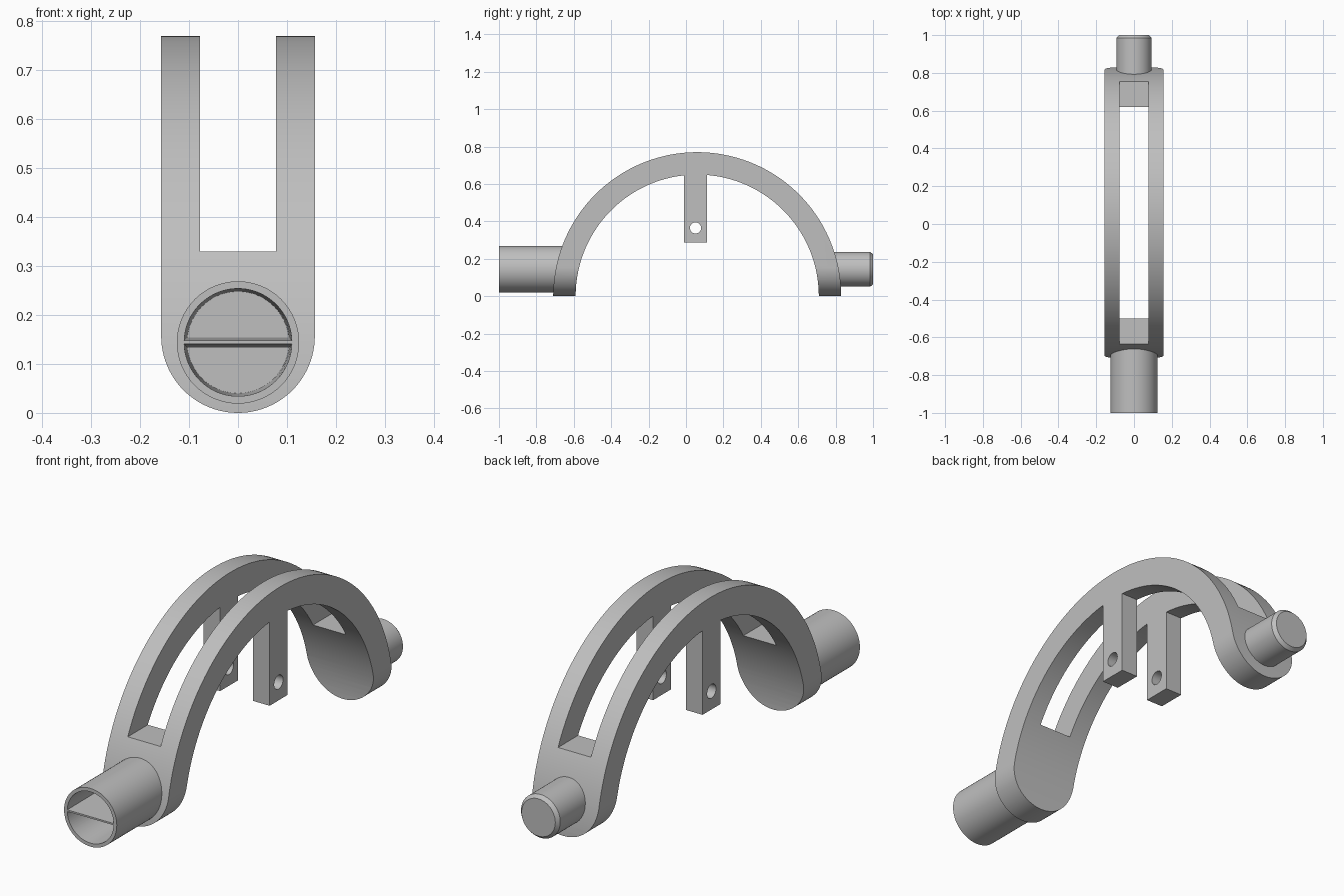
import bpy
import bmesh
from math import sin, cos, pi, radians, asin

cube = bpy.data.objects.get("Cube")
if cube:
    bpy.data.objects.remove(cube, do_unlink=True)

grey = bpy.data.materials.new("satin grey")
grey.use_nodes = True
grey.diffuse_color = (0.52, 0.52, 0.52, 1)
grey.node_tree.nodes["Principled BSDF"].inputs["Base Color"].default_value = (0.52, 0.52, 0.52, 1)


def arc(cu, cv, r, start, end, n):
    """Points on an arc, angles in radians, both ends included."""
    return [(cu + r * cos(start + (end - start) * i / n),
             cv + r * sin(start + (end - start) * i / n)) for i in range(n + 1)]


def circle(cu, cv, r, n=64):
    return arc(cu, cv, r, 0, 2 * pi, n)[:-1]


def loft(name, sections, axis):
    """Closed solid through (position, 2D loop) sections stacked along x or y."""
    bm = bmesh.new()
    rings = []
    for pos, loop in sections:
        rings.append([bm.verts.new((pos, u, v) if axis == "x" else (u, pos, v))
                      for u, v in loop])
    for a, b in zip(rings, rings[1:]):
        for i in range(len(a)):
            j = (i + 1) % len(a)
            bm.faces.new((a[i], a[j], b[j], b[i]))
    bm.faces.new(rings[0])
    bm.faces.new(rings[-1])
    bmesh.ops.recalc_face_normals(bm, faces=bm.faces)
    mesh = bpy.data.meshes.new(name)
    bm.to_mesh(mesh)
    bm.free()
    mesh.materials.append(grey)
    obj = bpy.data.objects.new(name, mesh)
    bpy.context.collection.objects.link(obj)
    return obj


def activate(obj):
    bpy.ops.object.select_all(action="DESELECT")
    obj.select_set(True)
    bpy.context.view_layer.objects.active = obj


def cut(obj, tool, operation="DIFFERENCE"):
    mod = obj.modifiers.new("cut", "BOOLEAN")
    mod.object, mod.operation, mod.solver = tool, operation, "EXACT"
    activate(obj)
    bpy.ops.object.modifier_apply(modifier=mod.name)
    bpy.data.objects.remove(tool, do_unlink=True)


def smooth(obj):
    activate(obj)
    bpy.ops.object.shade_smooth_by_angle(angle=radians(30))


# Arched yoke: half ring with a hanging lug, as one side profile
mid, outer, inner = 0.06, 0.77, 0.65
lug_front, lug_back, lug_bottom = -0.01, 0.112, 0.287
half_w, slot_w = 0.157, 0.078
right_angle = pi / 2 - asin((lug_back - mid) / inner)
left_angle = pi / 2 + asin((mid - lug_front) / inner)
profile = (arc(mid, 0, outer, pi, 0, 96)
           + arc(mid, 0, inner, 0, right_angle, 44)
           + [(lug_back, lug_bottom), (lug_front, lug_bottom)]
           + arc(mid, 0, inner, left_angle, pi, 44))
yoke = loft("arched_yoke", [(-0.3, profile), (0.3, profile)], "x")

# Round both feet, seen along the length
stadium = arc(0, half_w, half_w, pi, 2 * pi, 48) + [(half_w, 1), (-half_w, 1)]
cut(yoke, loft("foot_cutter", [(-2, stadium), (2, stadium)], "y"), "INTERSECT")

# Long slot that splits the arch into two rails and the lug into two
slot = [(-1.5, 0.33), (-0.2, 0.33), (-0.2, 0.2), (0.3, 0.2),
        (0.3, 0.33), (1.5, 0.33), (1.5, 1), (-1.5, 1)]
cut(yoke, loft("slot_cutter", [(-slot_w, slot), (slot_w, slot)], "x"))

# Pivot hole through both lugs
hole = circle(0.051, 0.365, 0.03, 32)
cut(yoke, loft("hole_cutter", [(-0.4, hole), (0.4, hole)], "x"))
smooth(yoke)

# Front socket tube with two tapered half-round pockets either side of a web
axis_z = 0.144
ring = circle(0, axis_z, 0.125)
tube = loft("socket_tube", [(-1, ring), (-0.63, ring)], "y")


def half_disc(r, gap, side):
    a = asin(gap / r)
    return [(u, axis_z + side * v) for u, v in arc(0, 0, r, a, pi - a, 40)]


for side in (1, -1):
    pocket = [(-1.01, half_disc(0.1102, 0.0033, side)),
              (-0.72, half_disc(0.104, 0.0105, side))]
    cut(tube, loft("pocket_cutter", pocket, "y"))
smooth(tube)

# Rear pin with a chamfered tip
wide, tip = circle(0, axis_z, 0.093), circle(0, axis_z, 0.08)
pin = loft("rear_pin", [(0.77, wide), (0.985, wide), (1, tip)], "y")
smooth(pin)
